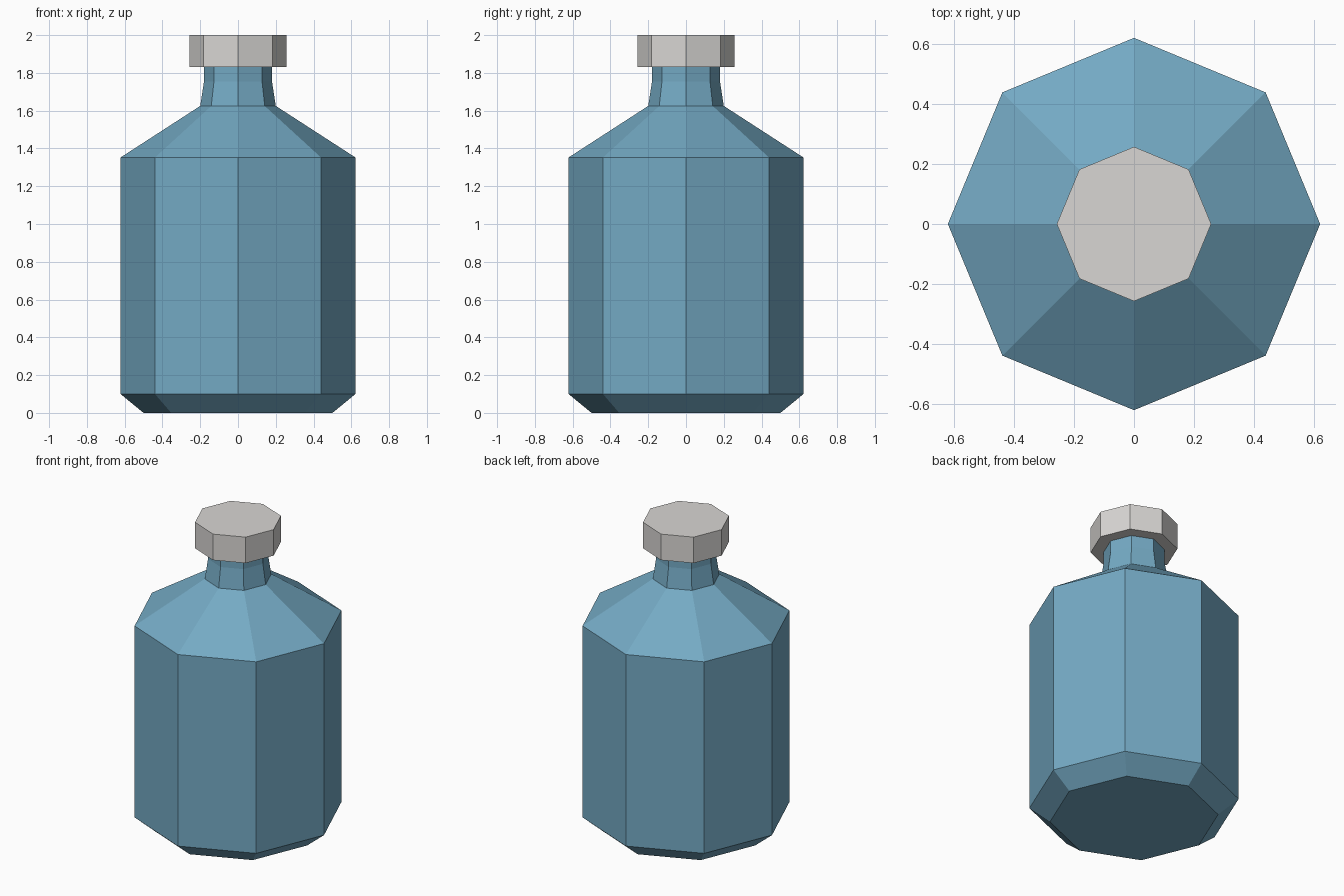
import bpy
import bmesh
from math import cos, sin, pi

SIDES = 8

cube = bpy.data.objects.get("Cube")
if cube:
    bpy.data.objects.remove(cube, do_unlink=True)


def make_material(name, rgb):
    mat = bpy.data.materials.new(name)
    mat.use_nodes = True
    colour = (*rgb, 1.0)
    mat.diffuse_color = colour
    mat.node_tree.nodes["Principled BSDF"].inputs["Base Color"].default_value = colour
    return mat


def lathe(name, profile, mat):
    """Turn a (radius, height) profile into a closed, flat-faced octagonal solid."""
    bm = bmesh.new()
    rings = []
    for r, z in profile:
        angles = [2 * pi * i / SIDES for i in range(SIDES)]
        rings.append([bm.verts.new((r * cos(a), r * sin(a), z)) for a in angles])
    for low, high in zip(rings, rings[1:]):
        for i in range(SIDES):
            j = (i + 1) % SIDES
            bm.faces.new((low[i], low[j], high[j], high[i]))
    bm.faces.new(rings[0][::-1])
    bm.faces.new(rings[-1])
    mesh = bpy.data.meshes.new(name)
    bm.to_mesh(mesh)
    bm.free()
    mesh.materials.append(mat)
    obj = bpy.data.objects.new(name, mesh)
    bpy.context.collection.objects.link(obj)
    return obj


blue = make_material("blue glass", (0.175, 0.40, 0.55))
grey = make_material("light grey", (0.69, 0.675, 0.655))

# Bottle: chamfered base, straight body, sloping shoulder, flared neck
lathe("bottle", [(0.5, 0), (0.622, 0.1), (0.622, 1.352), (0.2, 1.625),
                 (0.18, 1.755), (0.18, 1.84)], blue)

# Cap overhanging the neck
lathe("cap", [(0.258, 1.83), (0.258, 2.0)], grey)
